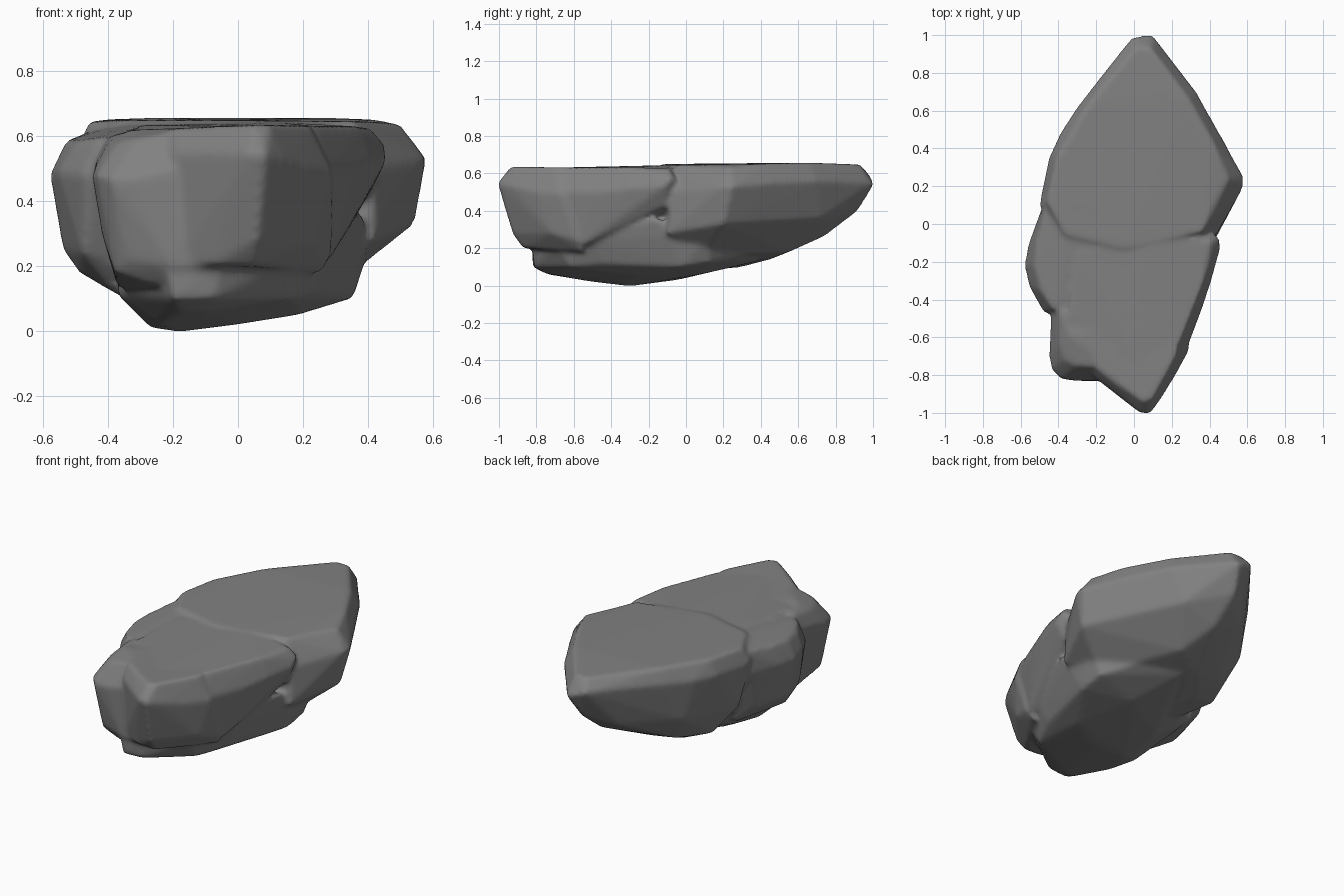
import bpy, bmesh, math

stone = bpy.data.materials.new("grey stone")
stone.diffuse_color = (0.22, 0.22, 0.22, 1)


def boulder(name, *rings):
    """Rock lump: convex skin around rings of (x, y, z) points."""
    bm = bmesh.new()
    for ring in rings:
        for p in ring:
            bm.verts.new(p)
    bmesh.ops.convex_hull(bm, input=bm.verts[:])
    loose = [v for v in bm.verts if not v.link_faces]
    bmesh.ops.delete(bm, geom=loose, context='VERTS')
    bmesh.ops.recalc_face_normals(bm, faces=bm.faces[:])
    me = bpy.data.meshes.new(name)
    bm.to_mesh(me)
    bm.free()
    me.materials.append(stone)
    ob = bpy.data.objects.new(name, me)
    bpy.context.collection.objects.link(ob)
    return ob


# Big pointed rock at the back
back = boulder(
    "back_rock",
    # top face
    [(0.01, 0.93, .647), (0.09, 0.93, .647), (0.29, 0.66, .657), (0.42, 0.43, .652),
     (0.50, 0.24, .637), (0.36, -0.04, .645), (-0.05, -0.13, .65), (-0.36, -0.06, .65),
     (-0.46, 0.12, .645), (-0.41, 0.35, .652), (-0.26, 0.61, .657)],
    # widest outline
    [(-0.01, 0.99, .58), (0.09, 1.006, .54), (0.12, 0.975, .55), (0.33, 0.70, .56),
     (0.46, 0.47, .55), (0.58, 0.25, .53), (0.575, 0.19, .53), (0.42, -0.08, .50),
     (-0.50, 0.09, .56), (-0.49, 0.16, .55), (-0.45, 0.35, .56), (-0.39, 0.48, .56),
     (-0.30, 0.62, .57), (-0.12, 0.85, .58)],
    # sides turning under
    [(0.05, 0.92, .40), (0.25, 0.72, .36), (0.545, 0.20, .33), (0.42, -0.1, .28),
     (-0.46, 0.15, .30), (-0.34, 0.5, .32), (-0.1, 0.78, .33)],
    # keel
    [(0.05, 0.75, .27), (0.12, 0.55, .18), (-0.08, 0.45, .14), (-0.25, 0.45, .17),
     (-0.2, 0.3, .10), (-0.35, 0.25, .15), (0.33, 0.1, .16), (0.1, -0.1, .1), (-0.15, -0.1, .05)])

# Left shoulder rock
boulder(
    "left_rock",
    [(-0.53, -0.22, .585), (-0.50, -0.35, .58), (-0.43, -0.45, .595), (-0.3, -0.15, .63),
     (-0.46, 0.12, .615), (-0.52, -0.1, .59), (0, -0.3, .625), (-0.2, 0.05, .65), (-0.32, 0.08, .65)],
    [(-0.58, -0.22, .48), (-0.555, -0.33, .49), (-0.48, -0.465, .48), (-0.42, -0.49, .48),
     (-0.56, -0.11, .48), (-0.49, 0.08, .48), (-0.4, 0.12, .48)],
    [(-0.54, -0.22, .25), (-0.49, -0.25, .18), (-0.48, -0.4, .24), (-0.47, 0.0, .24),
     (-0.37, -0.3, .11), (-0.36, 0.05, .14), (0, -0.3, .1)])

# Wide middle rock, its underside rising towards the back right
boulder(
    "middle_rock",
    [(0.41, -0.09, .625), (0.37, -0.3, .63), (0.24, -0.63, .63), (0.0, -0.75, .63),
     (-0.35, -0.5, .615), (-0.30, -0.15, .635), (0.1, -0.05, .645)],
    [(0.455, -0.08, .57), (0.46, -0.12, .53), (0.41, -0.3, .52), (0.36, -0.45, .50),
     (0.285, -0.65, .50), (0.43, -0.05, .56), (0, 0, .5)],
    [(0.41, -0.11, .43), (0.36, -0.25, .37), (0.31, -0.4, .31), (0.285, -0.55, .22),
     (0.0, -0.65, .15), (-0.3, -0.5, .2), (0, 0, .2)])

# Front nose rock
boulder(
    "nose_rock",
    [(0.05, -0.94, .635), (0.10, -0.92, .635), (0.22, -0.70, .633), (0.24, -0.55, .63),
     (-0.10, -0.85, .615), (-0.2, -0.76, .625), (-0.25, -0.5, .62)],
    [(0.035, -1.003, .55), (0.085, -1.006, .545), (0.14, -0.93, .53), (0.22, -0.80, .50),
     (0.29, -0.67, .49), (0.29, -0.60, .47), (-0.04, -0.945, .55), (-0.2, -0.82, .55)],
    [(0.06, -0.93, .28), (0.05, -0.87, .20), (0.24, -0.72, .28), (0.29, -0.58, .24),
     (0.26, -0.55, .18), (-0.08, -0.86, .20), (-0.2, -0.80, .2), (-0.2, -0.5, .2)])

# Left front rock
boulder(
    "left_front_rock",
    [(-0.37, -0.72, .58), (-0.31, -0.75, .595), (-0.40, -0.63, .58), (-0.40, -0.45, .60),
     (-0.33, -0.6, .62), (-0.1, -0.76, .628), (0, -0.5, .63)],
    [(-0.435, -0.77, .48), (-0.45, -0.70, .48), (-0.39, -0.82, .47), (-0.31, -0.83, .47),
     (-0.18, -0.83, .5), (-0.44, -0.48, .52)],
    [(-0.42, -0.70, .30), (-0.38, -0.75, .18), (-0.34, -0.79, .22), (-0.37, -0.5, .13),
     (-0.2, -0.83, .2), (-0.1, -0.83, .2), (-0.26, -0.76, .14), (0, -0.5, .15)])

# Low base rock underneath
boulder(
    "base_rock",
    [(-0.22, -0.82, .22), (-0.05, -0.82, .22), (0.15, -0.7, .22), (0.27, -0.5, .24),
     (0.30, -0.4, .30), (0.385, -0.1, .26), (0.39, -0.16, .36), (0.41, 0.12, .27),
     (-0.37, -0.45, .2), (-0.36, 0.05, .2), (0.12, 0.45, .2)],
    [(-0.2, -0.82, .10), (-0.07, -0.81, .10), (0.16, -0.62, .10), (0.24, -0.45, .12),
     (-0.37, -0.42, .11), (0.355, -0.02, .10), (0.35, 0.13, .125), (-0.34, 0.0, .11)],
    [(-0.18, -0.74, .06), (-0.1, -0.72, .06), (-0.24, -0.5, .02), (-0.27, -0.32, .01),
     (-0.18, -0.3, -.003), (0.0, -0.35, .02), (0.19, -0.25, .05), (-0.2, -0.05, .03),
     (0.1, 0.1, .065), (0.0, 0.4, .135)])

# Fuse the lumps into one softly worn rock
bpy.ops.object.select_all(action='SELECT')
bpy.context.view_layer.objects.active = back
bpy.ops.object.join()
back.name = "rock"
fuse = back.modifiers.new("fuse", 'REMESH')
fuse.mode = 'VOXEL'
fuse.voxel_size = 0.014
fuse.use_smooth_shade = True
wear = back.modifiers.new("wear", 'SMOOTH')
wear.factor = 0.5
wear.iterations = 6
